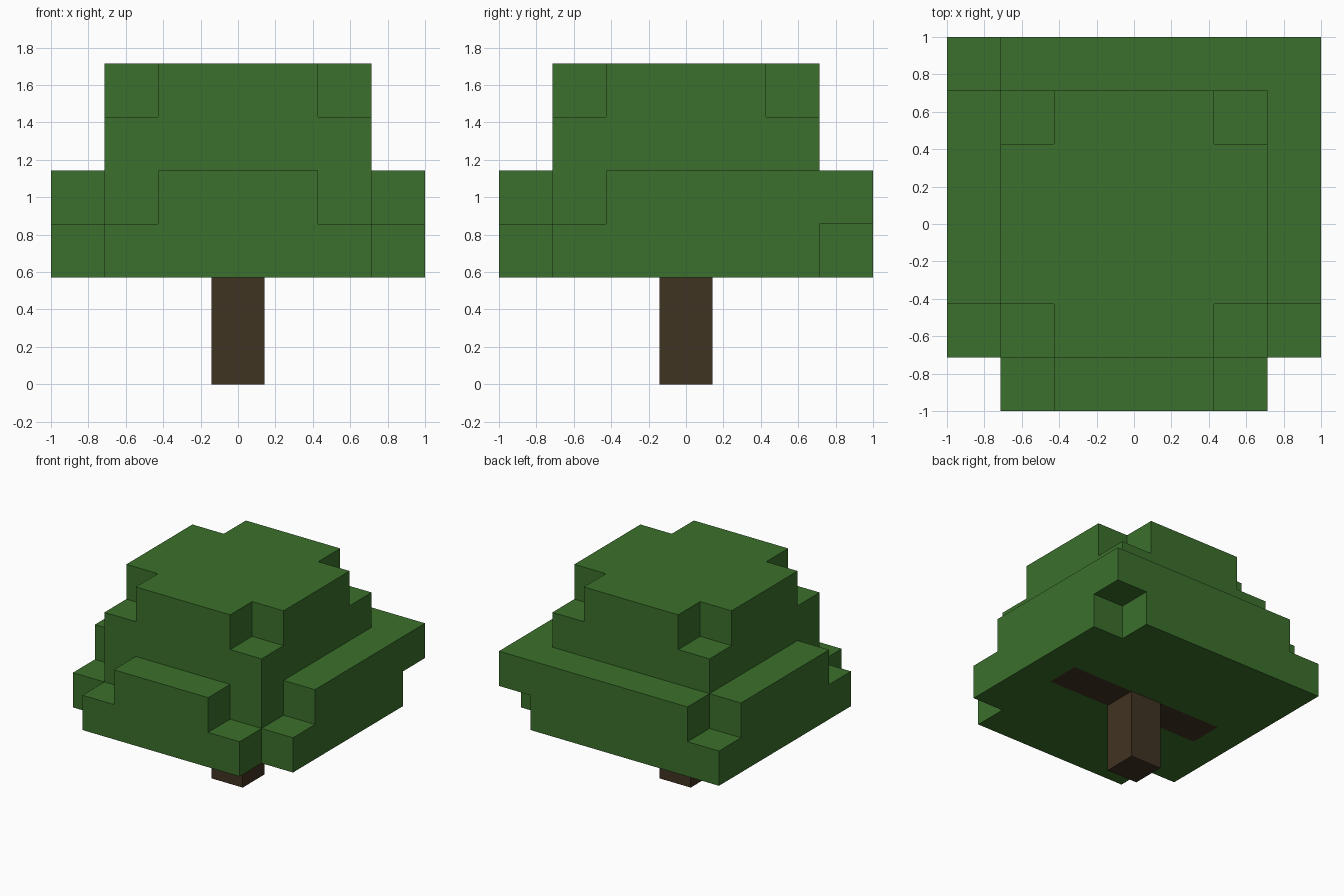
import bpy
import bmesh
from mathutils import Vector

cube = bpy.data.objects.get("Cube")
if cube:
    bpy.data.objects.remove(cube, do_unlink=True)

CELL = 2 / 7

# Floor plans of each block layer, back row first, left column at -x
EMPTY = "......."
FULL = "LLLLLLL"
STEM = [EMPTY] * 3 + ["...W..."] + [EMPTY] * 3
LOW = ["LLLLLL."] + [FULL] * 2 + ["LWWWWWL"] + [FULL] * 2 + [".LLLLL."]
SKIRT = [".LLLLLL"] + [FULL] * 4 + [".LLLLL.", "..LLL.."]
CROWN = [EMPTY] + [".LLLLL."] * 5 + [EMPTY]
CAP = [EMPTY, "..LLL.."] + [".LLLLL."] * 3 + ["..LLL..", EMPTY]
LAYERS = [STEM, STEM, LOW, SKIRT, CROWN, CAP]

blocks = {}
for z, plan in enumerate(LAYERS):
    for row, line in enumerate(plan):
        for x, kind in enumerate(line):
            if kind != ".":
                blocks[(x - 3, 3 - row, z)] = kind


def material(name, rgb):
    mat = bpy.data.materials.new(name)
    mat.use_nodes = True
    mat.diffuse_color = (*rgb, 1)
    mat.node_tree.nodes["Principled BSDF"].inputs["Base Color"].default_value = (*rgb, 1)
    return mat


def block_object(name, kind, mat):
    """Skin the exposed sides of all blocks of one kind."""
    bm = bmesh.new()
    for pos, found in blocks.items():
        if found != kind:
            continue
        centre = Vector(pos) + Vector((0, 0, 0.5))
        for axis in range(3):
            for sign in (-1, 1):
                normal = Vector((0, 0, 0))
                normal[axis] = sign
                neighbour = tuple(int(p + n) for p, n in zip(pos, normal))
                if neighbour in blocks:
                    continue
                u = Vector((0, 0, 0))
                u[(axis + 1) % 3] = 0.5
                v = normal.cross(u)
                mid = centre + normal / 2
                corners = (mid - u - v, mid + u - v, mid + u + v, mid - u + v)
                bm.faces.new([bm.verts.new(c * CELL) for c in corners])
    # Join the sides and merge flat areas
    bmesh.ops.remove_doubles(bm, verts=bm.verts, dist=0.001)
    bmesh.ops.dissolve_limit(bm, angle_limit=0.01, verts=bm.verts, edges=bm.edges)
    mesh = bpy.data.meshes.new(name)
    bm.to_mesh(mesh)
    bm.free()
    mesh.materials.append(mat)
    obj = bpy.data.objects.new(name, mesh)
    bpy.context.collection.objects.link(obj)
    return obj


# Trunk with side branches, and the stepped leaves around it
block_object("trunk", "W", material("bark_brown", (0.051, 0.033, 0.016)))
block_object("foliage", "L", material("leaf_green", (0.044, 0.162, 0.025)))
